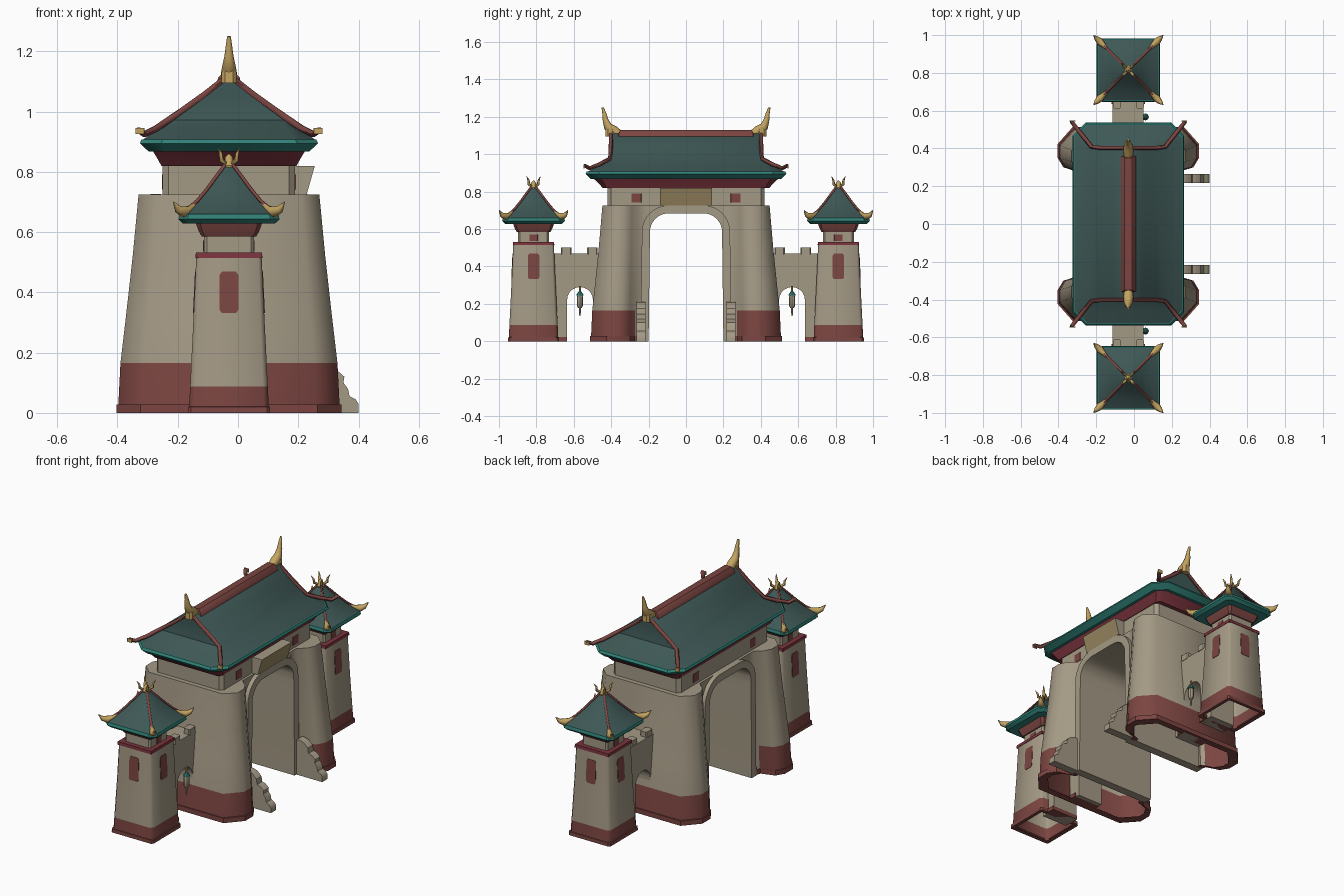
import bpy, bmesh, math
from mathutils import Vector

if "Cube" in bpy.data.objects:
    bpy.data.objects.remove(bpy.data.objects["Cube"])

CX = -0.03  # the building's centre line in x


def mat(name, r, g, b):
    m = bpy.data.materials.new(name)
    m.diffuse_color = (r, g, b, 1)
    m.use_nodes = True
    m.node_tree.nodes["Principled BSDF"].inputs["Base Color"].default_value = m.diffuse_color
    return m


STONE = mat("tan stone", 0.37, 0.32, 0.235)
RED = mat("brick red", 0.2, 0.06, 0.053)
CRIMSON = mat("crimson", 0.2, 0.035, 0.048)
ROOF = mat("dark teal tile", 0.048, 0.098, 0.092)
TEAL = mat("bright teal", 0.03, 0.22, 0.185)
GOLD = mat("gold", 0.55, 0.37, 0.12)
BRONZE = mat("plaque bronze", 0.33, 0.25, 0.12)


def finish(name, bm, mats, rule=None, angle=35):
    bmesh.ops.recalc_face_normals(bm, faces=bm.faces)
    for f in bm.faces:
        if rule:
            f.material_index = rule(f.calc_center_median(), f.normal)
    me = bpy.data.meshes.new(name)
    bm.to_mesh(me)
    bm.free()
    for m in mats:
        me.materials.append(m)
    ob = bpy.data.objects.new(name, me)
    bpy.context.collection.objects.link(ob)
    ob.location.x = CX
    bpy.ops.object.select_all(action='DESELECT')
    ob.select_set(True)
    bpy.context.view_layer.objects.active = ob
    bpy.ops.object.shade_smooth_by_angle(angle=math.radians(angle))
    return ob


def loft(name, rings, mats, rule=None, angle=35, bottom=True, top=True):
    """Skin a list of equal-length rings of points, capping the ends if wanted."""
    bm = bmesh.new()
    rows = [[bm.verts.new(p) for p in ring] for ring in rings]
    n = len(rows[0])
    for a, b in zip(rows, rows[1:]):
        for i in range(n):
            j = (i + 1) % n
            bm.faces.new((a[i], a[j], b[j], b[i]))
    if bottom:
        bm.faces.new(rows[0])
    if top:
        bm.faces.new(rows[-1])
    return finish(name, bm, mats, rule, angle)


def rect(hx, hy, z, c=0.0, y=0.0, x=0.0):
    """Rectangle ring with chamfered corners."""
    c = max(c, 0.0008)
    q = [(hx, hy - c), (hx - c, hy), (c - hx, hy), (-hx, hy - c),
         (-hx, c - hy), (c - hx, -hy), (hx - c, -hy), (hx, c - hy)]
    return [(x + a, y + b, z) for a, b in q]


def box(name, x, y, z, sx, sy, sz, m, c=0.0):
    return loft(name, [rect(sx / 2, sy / 2, z + k * sz / 2, c, y, x) for k in (-1, 1)], [m])


def prism(name, pts, x0, x1, mats):
    """Extrude a y-z outline along x."""
    return loft(name, [[(x, y, z) for y, z in pts] for x in (x0, x1)], mats)


def tube(name, path, radii, m, n=8):
    rings = []
    pts = [Vector(p) for p in path]
    for i, p in enumerate(pts):
        d = (pts[min(i + 1, len(pts) - 1)] - pts[max(i - 1, 0)]).normalized()
        s = d.cross(Vector((0, 0, 1))).normalized()
        u = s.cross(d)
        rings.append([p + radii[i] * (s * math.cos(t) + u * math.sin(t))
                      for t in (2 * math.pi * k / n for k in range(n))])
    return loft(name, rings, [m], angle=60)


def round_ring(r, z, x, y, n=10):
    return [(x + r * math.cos(2 * math.pi * k / n), y + r * math.sin(2 * math.pi * k / n), z) for k in range(n)]


# ---- main gate: two flared hollow piers, open underneath
def pier_ring(t, z, s, grow=0.0):
    base = [(0.24, 0.20), (0.26, 0.275), (0.34, 0.30), (0.37, 0.35), (0.37, 0.42), (0.29, 0.51)]
    top = [(0.235, 0.20), (0.235, 0.25), (0.28, 0.29), (0.30, 0.33), (0.30, 0.39), (0.24, 0.447)]
    half = []
    for (a, b), (c, d) in zip(base, top):
        half.append((a + (c - a) * t + grow, b + (d - b) * t + (grow if b > 0.4 else 0)))
    full = half + [(-x, y) for x, y in reversed(half)]
    return [(x, y * s, z) for x, y in full]


for s in (-1, 1):
    loft("gate_pier", [pier_ring(t, z, s) for t, z in
                       ((0.02, 0), (0.14, 0.165), (0.4, 0.32), (0.72, 0.52), (1, 0.725))],
         [STONE, RED], lambda c, n: int(c.z < 0.16 and abs(c.y) > 0.26), 62, bottom=False)
    loft("pier_plinth", [pier_ring(t, z, s, g) for t, z, g in ((0.1, 0.002, -0.03), (0, 0, 0.004), (0, 0.028, 0.004), (0.05, 0.028, 0))],
         [RED], bottom=False, top=False)


# ---- arch lintel and raised trim
def arch(off):
    """Arch outline from (+y, 0) over the top to (-y, 0)."""
    right = [(0.20 + off, 0), (0.193 + off, 0.56)]
    for k in range(1, 9):
        a = k * math.pi / 16
        right.append((0.093 + (0.10 + off) * math.cos(a), 0.584 + (0.10 + off) * math.sin(a)))
    return right + [(-y, z) for y, z in reversed(right)]


prism("arch_block", arch(0) + [(-0.25, 0), (-0.25, 0.725), (0.25, 0.725), (0.25, 0)], -0.235, 0.235, [STONE])
for s in (-1, 1):
    prism("arch_trim", arch(0) + arch(0.043)[::-1], s * 0.225, s * 0.26, [STONE])

# ---- upper storey, windows and plaque
loft("upper_storey", [rect(0.22, 0.42, z, 0.02) for z in (0.72, 0.825)], [STONE])
for sx in (-1, 1):
    for sy in (-1, 1):
        box("upper_window", sx * 0.219, sy * 0.265, 0.766, 0.007, 0.052, 0.05, RED)
loft("plaque", [[(0.2, -0.14, z), (x, -0.14, z), (x, 0.14, z), (0.2, 0.14, z)]
                for x, z in ((0.258, 0.725), (0.285, 0.82))],
     [STONE, BRONZE], lambda c, n: int(n.x > 0.7))

# ---- main roof: flared frieze, eave trim, hip-and-gable tiles
loft("roof_frieze", [rect(0.224, 0.445, 0.82, 0.02), rect(0.238, 0.468, 0.845, 0.03), rect(0.256, 0.5, 0.875, 0.04)], [CRIMSON])
loft("roof_eave", [rect(0.267, 0.51, 0.868, 0.06), rect(0.296, 0.538, 0.895, 0.07), rect(0.29, 0.53, 0.908, 0.07)], [TEAL])
loft("roof_tiles", [rect(0.289, 0.529, 0.905, 0.07), rect(0.235, 0.46, 0.941, 0.035), rect(0.192, 0.405, 0.973, 0.01),
                    rect(0.15, 0.40, 1.005), rect(0.083, 0.40, 1.053), rect(0.02, 0.40, 1.112)], [ROOF], angle=50)
loft("roof_ridge", [rect(0.042, 0.36, 1.08), rect(0.036, 0.36, 1.113), rect(0.02, 0.35, 1.13)], [RED])
RIB = [(0.01, 0.402, 1.113), (0.083, 0.402, 1.056), (0.15, 0.403, 1.008), (0.195, 0.408, 0.976),
       (0.24, 0.465, 0.945), (0.28, 0.515, 0.925), (0.302, 0.543, 0.94)]
HORN = [(0.345, 1.10), (0.385, 1.125), (0.418, 1.148), (0.431, 1.185), (0.436, 1.215), (0.446, 1.25)]
for sy in (-1, 1):
    tube("ridge_horn", [(0, sy * y, z) for y, z in HORN], [0.02, 0.027, 0.023, 0.015, 0.011, 0.006], GOLD)
    box("horn_base", 0, sy * 0.405, 1.115, 0.05, 0.05, 0.04, GOLD, 0.012)
    for sx in (-1, 1):
        tube("gable_rib", [(sx * x, sy * y, z) for x, y, z in RIB], [0.011] * 6 + [0.01], RED, 6)
        box("rib_cap", sx * 0.296, sy * 0.546, 0.935, 0.03, 0.006, 0.02, GOLD)

# ---- scroll stones beside the entrance (+x side only)
scroll = [(0.26, 0), (0.43, 0), (0.43, 0.03), (0.42, 0.045), (0.4, 0.055), (0.395, 0.08), (0.38, 0.1),
          (0.383, 0.12), (0.36, 0.14), (0.34, 0.145), (0.335, 0.175), (0.31, 0.2), (0.28, 0.21), (0.26, 0.205)]
for s in (-1, 1):
    loft("scroll_stone", [[(x, s * 0.24 + d, z) for x, z in scroll] for d in (-0.024, 0.024)], [STONE])

# ---- side towers, linking walls and lanterns
for s in (-1, 1):
    Y = s * 0.815

    def sq(h, z, c=0.0):
        return rect(h, h, z, c, Y)

    loft("tower_body", [sq(0.133, 0, 0.016), sq(0.129, 0.088, 0.016), sq(0.118, 0.31, 0.014), sq(0.108, 0.53, 0.01)],
         [STONE, RED], lambda c, n: int(c.z < 0.08), 50, bottom=False)
    loft("tower_plinth", [sq(0.115, 0.002), sq(0.137, 0, 0.01), sq(0.136, 0.02, 0.01), sq(0.13, 0.022, 0.01)],
         [RED], bottom=False, top=False)
    loft("tower_band", [sq(0.111, 0.514), sq(0.11, 0.532)], [CRIMSON])
    loft("tower_neck", [sq(0.083, 0.53, 0.01), sq(0.083, 0.59, 0.01)], [STONE])
    # windows lie on the sloping walls
    for dx, dy in ((1, 0), (-1, 0), (0, s)):
        def pane(z, w):
            h = 0.129 - 0.021 * (z - 0.088) / 0.442
            return [(dx * (h + o) + abs(dy) * k, Y + dy * (h + o) + abs(dx) * k, z)
                    for o, k in ((-0.004, -w), (0.002, -w), (0.002, w), (-0.004, w))]
        loft("tower_window", [pane(0.332, 0.024), pane(0.342, 0.031), pane(0.458, 0.031), pane(0.47, 0.022)], [RED])
        if dx:
            box("neck_window", dx * 0.082, Y, 0.554, 0.007, 0.045, 0.036, RED)
    loft("tower_frieze", [sq(0.09, 0.585, 0.01), sq(0.1, 0.602, 0.012), sq(0.112, 0.635, 0.015)], [RED])
    loft("tower_eave", [sq(0.152, 0.628, 0.025), sq(0.168, 0.643, 0.03), sq(0.164, 0.66, 0.03)], [TEAL])
    loft("tower_roof", [sq(0.163, 0.657, 0.03), sq(0.135, 0.678, 0.018), sq(0.105, 0.703, 0.008),
                        sq(0.072, 0.743), sq(0.045, 0.78), sq(0.012, 0.825)], [ROOF])
    loft("finial_base", [round_ring(r, z, 0, Y) for r, z in
                         ((0.017, 0.805), (0.022, 0.822), (0.014, 0.838), (0.013, 0.848), (0.003, 0.86))], [GOLD])
    for sx in (-1, 1):
        for sy in (-1, 1):
            def diag(*pts):
                return [(sx * d, Y + sy * d, z) for d, z in pts]
            tube("tower_rib", diag((0.012, 0.824), (0.045, 0.78), (0.072, 0.743), (0.105, 0.703), (0.13, 0.682)), [0.0065] * 5, RED, 6)
            tube("tower_corner_horn", diag((0.108, 0.698), (0.13, 0.677), (0.15, 0.667), (0.169, 0.676), (0.184, 0.7)),
                 [0.005, 0.012, 0.02, 0.013, 0.002], GOLD, 6)
            tube("finial_prong", diag((0.008, 0.825), (0.025, 0.84), (0.027, 0.86), (0.037, 0.882)), [0.006, 0.008, 0.006, 0.001], GOLD, 6)

    # linking wall with arched passage
    pts = [(0.42, 0), (0.497, 0)]
    pts += [(0.5665 - 0.0695 * math.cos(k * math.pi / 10), 0.22 + 0.07 * math.sin(k * math.pi / 10)) for k in range(11)]
    pts += [(0.636, 0), (0.73, 0), (0.73, 0.47), (0.42, 0.47)]
    prism("link_wall", [(s * y, z) for y, z in pts], -0.085, 0.08, [STONE])
    for y in (0.475, 0.665):
        box("wall_foot", 0, s * y, 0.012, 0.176, 0.06, 0.024, RED)
    for y in (0.50, 0.64):
        for x in (-0.06, 0.062):
            box("merlon", x, s * y, 0.483, 0.042, 0.056, 0.036, STONE, 0.006)

    # hanging lantern
    L, X = s * 0.567, 0.09
    loft("lantern_cord", [round_ring(0.005, z, X, L, 6) for z in (0.26, 0.295)], [GOLD])
    loft("lantern_cap", [round_ring(r, z, X, L, 8) for r, z in ((0.019, 0.245), (0.017, 0.253), (0.006, 0.268))], [TEAL])
    loft("lantern_body", [round_ring(r, z, X, L, 8) for r, z in
                          ((0.01, 0.178), (0.017, 0.192), (0.017, 0.235), (0.012, 0.247))], [STONE])
    loft("lantern_tassel", [round_ring(r, z, X, L, 6) for r, z in ((0.004, 0.135), (0.007, 0.18))], [STONE])
